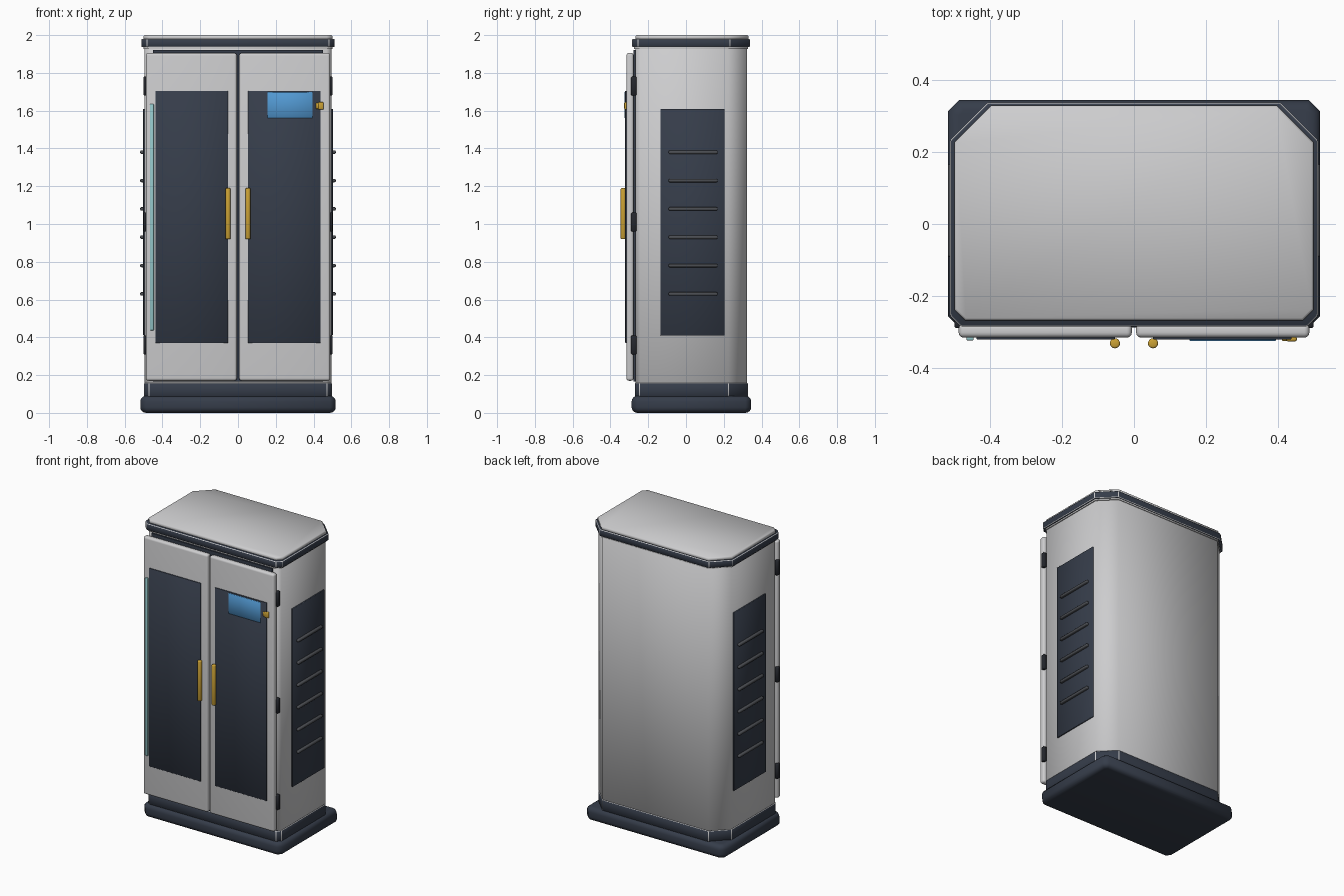
import bpy, bmesh, math
from mathutils import Vector

if "Cube" in bpy.data.objects:
    bpy.data.objects.remove(bpy.data.objects["Cube"])


def material(name, rgb):
    m = bpy.data.materials.new(name)
    m.use_nodes = True
    m.diffuse_color = (*rgb, 1)
    m.node_tree.nodes["Principled BSDF"].inputs["Base Color"].default_value = (*rgb, 1)
    return m


LIGHT = material("light_grey_paint", (0.61, 0.61, 0.62))
DARK = material("dark_slate", (0.036, 0.046, 0.068))
BLACK = material("black_metal", (0.018, 0.02, 0.026))
SLAT = material("slat_grey", (0.07, 0.075, 0.085))
GOLD = material("gold", (0.6, 0.36, 0.035))
BLUE = material("screen_blue", (0.085, 0.32, 0.65))
CYAN = material("pale_cyan", (0.3, 0.58, 0.6))


def finish(name, bm, mats, angle=50):
    bmesh.ops.recalc_face_normals(bm, faces=bm.faces)
    me = bpy.data.meshes.new(name)
    bm.to_mesh(me)
    bm.free()
    ob = bpy.data.objects.new(name, me)
    bpy.context.collection.objects.link(ob)
    for m in mats:
        me.materials.append(m)
    bpy.ops.object.select_all(action='DESELECT')
    ob.select_set(True)
    bpy.context.view_layer.objects.active = ob
    bpy.ops.object.shade_smooth_by_angle(angle=math.radians(angle))
    return ob


def box(name, lo, hi, mat, bevel=0.0, segments=2):
    lo, hi = Vector(lo), Vector(hi)
    bm = bmesh.new()
    bmesh.ops.create_cube(bm, size=1)
    for v in bm.verts:
        v.co = (lo + hi) / 2 + v.co * (hi - lo)
    if bevel:
        bmesh.ops.bevel(bm, geom=bm.edges[:], offset=bevel, segments=segments,
                        profile=0.5, affect='EDGES')
    return finish(name, bm, [mat])


def upright(edge):
    return abs((edge.verts[0].co - edge.verts[1].co).normalized().z) > 0.9


# Prism with clipped corners, used for the shell, plinth and bands
def clipped_prism(name, hx, y0, y1, front, back, z0, z1, mats, rim=0.0, segments=1, trim=0.0):
    half = [(hx - front, y0), (hx, y0 + front), (hx, y1 - back), (hx - back, y1)]
    outline = half + [(-x, y) for x, y in reversed(half)]
    bm = bmesh.new()
    base = bm.faces.new([bm.verts.new((x, y, z0)) for x, y in outline])
    out = bmesh.ops.extrude_face_region(bm, geom=[base])
    for v in out["geom"]:
        if isinstance(v, bmesh.types.BMVert):
            v.co.z = z1
    # Pale trim along the upright corners
    if trim:
        bmesh.ops.bevel(bm, geom=[e for e in bm.edges if upright(e)], offset=trim,
                        segments=1, affect='EDGES', material=1)
    if rim:
        flat = [e for e in bm.edges if abs(e.verts[0].co.z - e.verts[1].co.z) < 1e-5]
        bmesh.ops.bevel(bm, geom=flat, offset=rim, segments=segments, profile=0.5,
                        affect='EDGES', material=0 if not trim else 1)
    return finish(name, bm, mats)


# Cabinet shell and base
clipped_prism("plinth", 0.517, -0.288, 0.345, 0.03, 0.03, 0, 0.09, [DARK], 0.03, 4)
clipped_prism("base_band", 0.497, -0.271, 0.327, 0.025, 0.102, 0.085, 0.158,
              [DARK, LIGHT], 0.003, 1, 0.003)
clipped_prism("cabinet_shell", 0.494, -0.268, 0.324, 0.025, 0.1, 0.155, 1.94, [LIGHT], 0.004)

# Crown
clipped_prism("crown_lower_lip", 0.5, -0.275, 0.329, 0.028, 0.102, 1.926, 1.938, [LIGHT])
clipped_prism("crown_band", 0.512, -0.285, 0.338, 0.03, 0.105, 1.936, 1.98,
              [DARK, LIGHT], 0.003, 1, 0.003)
clipped_prism("roof", 0.5, -0.268, 0.33, 0.03, 0.103, 1.975, 2.0, [LIGHT], 0.006)

# Dark door frame behind the doors
box("door_frame", (-0.45, -0.279, 0.165), (0.45, -0.26, 1.922), DARK)

for side, s in (("right", -1), ("left", 1)):
    def sided(x0, x1):
        return min(s * x0, s * x1), max(s * x0, s * x1)

    # Door, its inset panel and its handle
    a, b = sided(0.006, 0.488)
    box(side + "_door", (a, -0.316, 0.17), (b, -0.277, 1.905), LIGHT, 0.014, 4)
    a, b = sided(0.053, 0.438)
    box(side + "_door_panel", (a, -0.322, 0.37), (b, -0.313, 1.705), DARK, 0.002, 1)

    bm = bmesh.new()
    bmesh.ops.create_cone(bm, cap_ends=True, segments=20, radius1=0.014, radius2=0.014, depth=0.27)
    caps = [e for e in bm.edges if not upright(e)]
    bmesh.ops.bevel(bm, geom=caps, offset=0.005, segments=2, profile=0.5, affect='EDGES')
    bmesh.ops.translate(bm, verts=bm.verts, vec=(s * 0.053, -0.332, 1.055))
    finish(side + "_handle", bm, [GOLD])

    # Hinges
    for i, z in enumerate((0.36, 1.01, 1.73)):
        a, b = sided(0.475, 0.5)
        box(f"{side}_hinge_{i + 1}", (a, -0.29, z - 0.05), (b, -0.262, z + 0.05), BLACK, 0.004, 1)

    # Side vent panel with slats
    a, b = sided(0.485, 0.502)
    box(side + "_vent_panel", (a, -0.135, 0.41), (b, 0.205, 1.61), DARK, 0.002, 1)
    for i in range(6):
        z = 0.63 + 0.15 * i
        a, b = sided(0.495, 0.518)
        box(f"{side}_vent_slat_{i + 1}", (a, -0.092, z - 0.009), (b, 0.167, z + 0.009),
            SLAT, 0.006, 2)

# Control screen and its knob
box("control_screen", (0.155, -0.326, 1.56), (0.395, -0.318, 1.698), BLUE, 0.002, 1)
box("knob_stem", (0.412, -0.325, 1.61), (0.43, -0.312, 1.64), GOLD, 0.002, 1)
box("knob", (0.424, -0.327, 1.606), (0.453, -0.312, 1.645), GOLD, 0.005, 2)

# Light strip on the right door
box("light_strip", (-0.466, -0.324, 0.437), (-0.446, -0.312, 1.635), CYAN, 0.003, 2)
